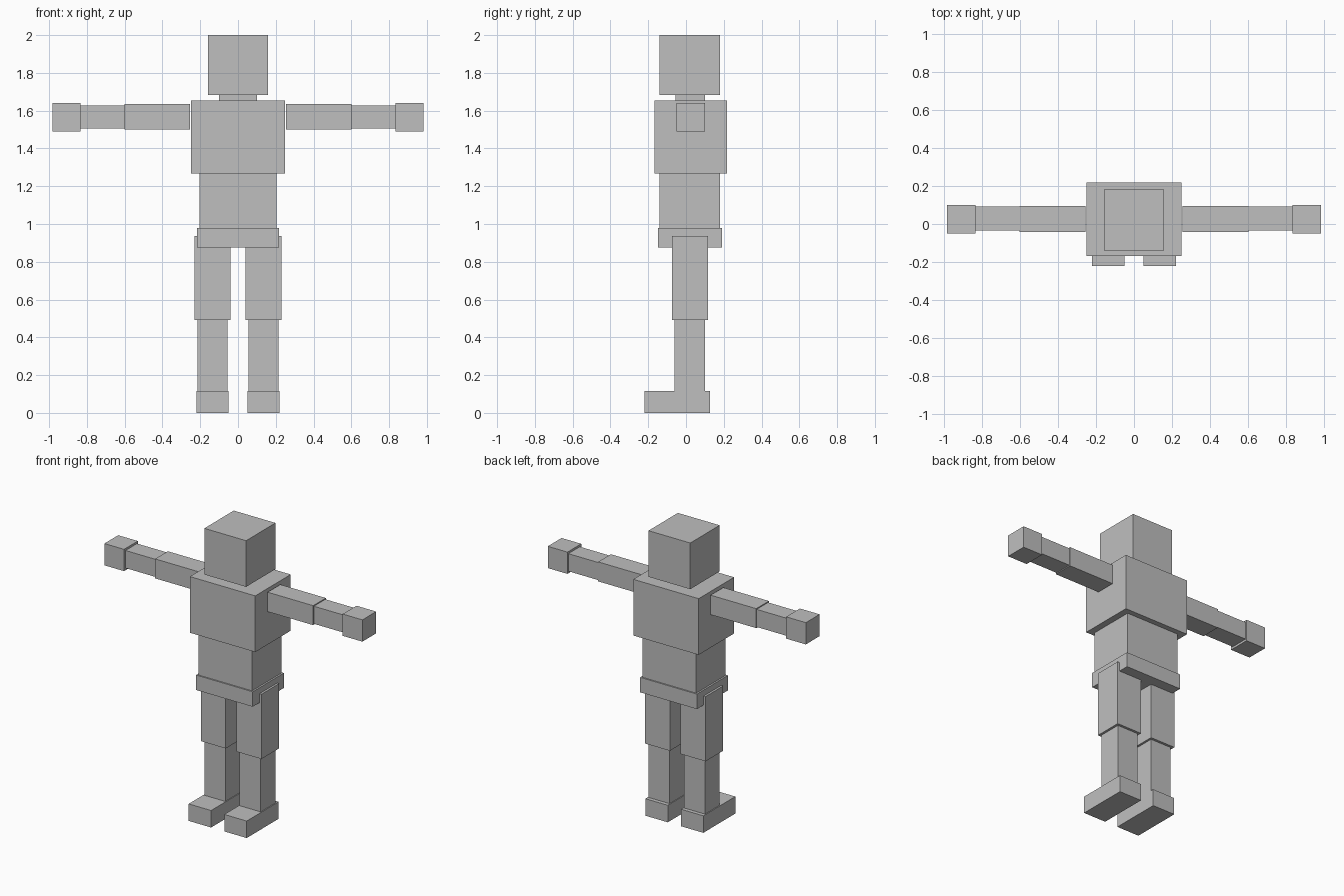
import bpy

if "Cube" in bpy.data.objects:
    bpy.data.objects.remove(bpy.data.objects["Cube"])

grey = bpy.data.materials.new("plain grey")
grey.diffuse_color = (0.52, 0.52, 0.52, 1)
grey.use_nodes = True
grey.node_tree.nodes["Principled BSDF"].inputs["Base Color"].default_value = grey.diffuse_color


def box(name, x, y, z):
    """Axis-aligned box from (low, high) ranges."""
    lo_hi = (x, y, z)
    bpy.ops.mesh.primitive_cube_add(size=1, location=[(a + b) / 2 for a, b in lo_hi])
    ob = bpy.context.object
    ob.name = name
    ob.scale = [b - a for a, b in lo_hi]
    bpy.ops.object.transform_apply(location=False, rotation=False, scale=True)
    ob.data.materials.append(grey)
    return ob


def pair(name, x, y, z):
    """The same box on both sides of the body."""
    box("right_" + name, (-x[1], -x[0]), y, z)
    box("left_" + name, x, y, z)


# Head and torso
box("head", (-0.159, 0.159), (-0.139, 0.181), (1.682, 2.0))
box("neck", (-0.1, 0.1), (-0.055, 0.1), (1.655, 1.682))
box("chest", (-0.249, 0.249), (-0.168, 0.218), (1.268, 1.655))
box("waist", (-0.204, 0.204), (-0.139, 0.181), (0.978, 1.268))
box("hips", (-0.216, 0.216), (-0.148, 0.19), (0.875, 0.978))

# Arms, held out to the sides
pair("upper_arm", (0.255, 0.602), (-0.042, 0.096), (1.5, 1.634))
pair("forearm", (0.602, 0.833), (-0.034, 0.091), (1.506, 1.627))
pair("hand", (0.833, 0.983), (-0.05, 0.1), (1.491, 1.641))

# Legs and feet
pair("thigh", (0.041, 0.231), (-0.075, 0.117), (0.491, 0.937))
pair("shin", (0.055, 0.215), (-0.06, 0.1), (0.117, 0.491))
pair("foot", (0.05, 0.221), (-0.221, 0.127), (0.0, 0.117))
